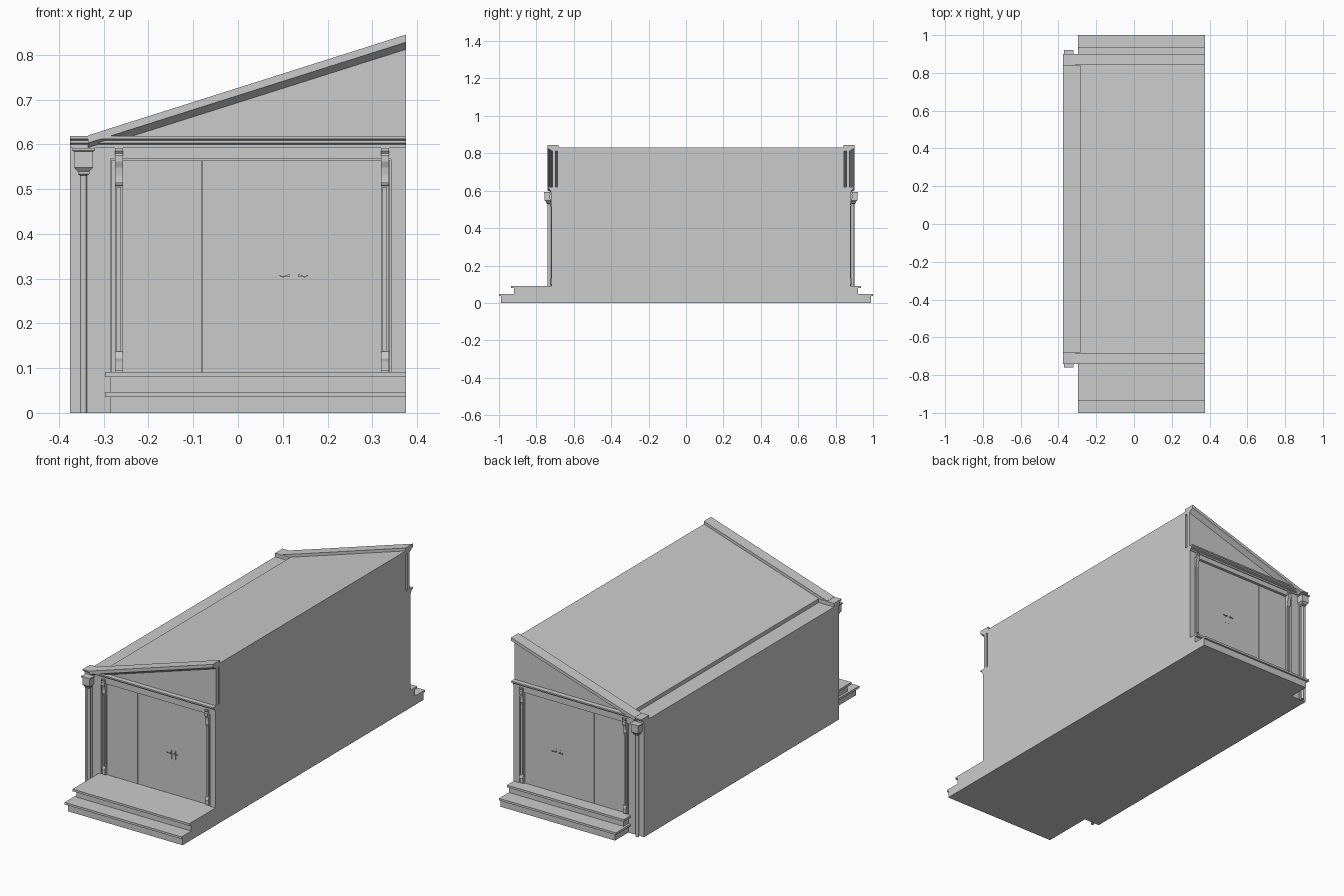
import bpy, bmesh, math
from mathutils import Matrix

if "Cube" in bpy.data.objects:
    bpy.data.objects.remove(bpy.data.objects["Cube"])

YC = 0.08           # mid-plane between the two gable ends
X0, X1 = -0.375, 0.375
SLOPE = 0.317


def finish(name, bm, mid=None):
    """Make an object; with mid set, mirror it across the plane y = mid."""
    bmesh.ops.recalc_face_normals(bm, faces=bm.faces)
    if mid is not None:
        bmesh.ops.translate(bm, verts=bm.verts, vec=(0, -mid, 0))
    me = bpy.data.meshes.new(name)
    bm.to_mesh(me)
    bm.free()
    ob = bpy.data.objects.new(name, me)
    bpy.context.collection.objects.link(ob)
    if mid is not None:
        ob.location.y = mid
        mod = ob.modifiers.new("other_end", 'MIRROR')
        mod.use_axis = (False, True, False)
        mod.use_mirror_merge = False
    return ob


def add_box(bm, x0, x1, y0, y1, z0, z1):
    m = Matrix.Translation(((x0 + x1) / 2, (y0 + y1) / 2, (z0 + z1) / 2)) @ \
        Matrix.Diagonal((x1 - x0, y1 - y0, z1 - z0, 1))
    bmesh.ops.create_cube(bm, size=1, matrix=m)


def boxes(name, items, mid=YC):
    bm = bmesh.new()
    for b in items:
        add_box(bm, *b)
    return finish(name, bm, mid)


def add_prism(bm, a, b):
    """Skin two matching outlines and cap the ends."""
    va = [bm.verts.new(p) for p in a]
    vb = [bm.verts.new(p) for p in b]
    bm.faces.new(va)
    bm.faces.new(vb)
    for i in range(len(a)):
        j = (i + 1) % len(a)
        bm.faces.new((va[i], va[j], vb[j], vb[i]))


def prism_y(name, pts, y0, y1, mid=None):
    bm = bmesh.new()
    add_prism(bm, [(x, y0, z) for x, z in pts], [(x, y1, z) for x, z in pts])
    return finish(name, bm, mid)


def prism_x(name, pts, xa, xb, rise=0):
    """Sweep a y-z profile along x, climbing by rise."""
    bm = bmesh.new()
    add_prism(bm, [(xa, y, z) for y, z in pts], [(xb, y, z + rise) for y, z in pts])
    return finish(name, bm, YC)


# Main body with the lean-to roof and the ledge along its low side
boxes("body", [(X0, X1, -0.704, 0.864, 0, 0.60)], None)
prism_y("roof", [(-0.287, 0.595), (X1, 0.595), (X1, 0.83), (-0.287, 0.62)], -0.686, 0.846)

# End walls framing the door recess
boxes("end_wall", [(X0, -0.285, -0.72, -0.70, 0, 0.60),
                   (0.342, X1, -0.72, -0.70, 0, 0.60),
                   (-0.285, 0.342, -0.72, -0.70, 0.567, 0.60),
                   (-0.285, 0.342, -0.72, -0.70, 0, 0.085)])

# Gable wall, horizontal cornice and raking cornice
prism_y("gable_wall", [(-0.30, 0.60), (X1, 0.60), (X1, 0.82), (-0.30, 0.606)], -0.715, -0.697, YC)
prism_x("cornice", [(-0.68, 0.592), (-0.724, 0.592), (-0.724, 0.600), (-0.730, 0.603),
                    (-0.730, 0.608), (-0.738, 0.612), (-0.741, 0.612), (-0.741, 0.619),
                    (-0.68, 0.619)], X0, X1)
prism_x("raking_cornice", [(-0.741, 0.62), (-0.741, 0.603), (-0.732, 0.598), (-0.716, 0.587),
                           (-0.682, 0.587), (-0.682, 0.62)], -0.335, X1, 0.71 * SLOPE)

# Steps with overhanging treads
boxes("steps", [(-0.285, X1, -0.99, -0.71, 0, 0.036),
                (-0.297, X1, -1.0, -0.71, 0.036, 0.047),
                (-0.285, X1, -0.92, -0.71, 0.047, 0.080),
                (-0.297, X1, -0.935, -0.71, 0.080, 0.091)], 0)

# Door leaves: one fixed panel and a pair of doors
boxes("door_panels", [(-0.283, -0.082, -0.708, -0.70, 0.09, 0.565),
                      (-0.079, 0.340, -0.708, -0.70, 0.09, 0.565)])

# Door handles: back plates and levers pointing outwards
bm = bmesh.new()
for s in (-1, 1):
    c = 0.1245 + s * 0.0115
    add_box(bm, c - 0.003, c + 0.003, -0.711, -0.705, 0.272, 0.318)
    add_box(bm, c - 0.002, c + 0.002, -0.722, -0.708, 0.304, 0.309)
    path = [(0, 0.307), (0.008, 0.305), (0.014, 0.304), (0.020, 0.307)]
    out = [(c + s * d, z + 0.0015) for d, z in path] + \
          [(c + s * d, z - 0.0015) for d, z in reversed(path)]
    add_prism(bm, [(x, -0.722, z) for x, z in out], [(x, -0.718, z) for x, z in out])
finish("door_handles", bm, YC)

# Slim door pilasters with scroll brackets
for side, cx in (("left", -0.266), ("right", 0.328)):
    w = 0.009
    boxes(side + "_pilaster", [(cx - w, cx + w, -0.718, -0.70, 0.09, 0.592),
                               (cx - 0.005, cx + 0.005, -0.723, -0.70, 0.137, 0.505),
                               (cx - w, cx + w, -0.724, -0.70, 0.095, 0.115)])
    bm = bmesh.new()
    for prof in ([(-0.71, 0.115), (-0.724, 0.115), (-0.726, 0.122), (-0.723, 0.132), (-0.717, 0.138), (-0.71, 0.138)],
                 [(-0.71, 0.505), (-0.720, 0.508), (-0.724, 0.516), (-0.723, 0.530), (-0.725, 0.548),
                  (-0.731, 0.562), (-0.731, 0.575), (-0.727, 0.580), (-0.731, 0.585), (-0.731, 0.592), (-0.71, 0.592)]):
        add_prism(bm, [(cx - w, y, z) for y, z in prof], [(cx + w, y, z) for y, z in prof])
    finish(side + "_scrolls", bm, YC)

# Corner column: round shaft, flared neck, square capital
bm = bmesh.new()
bmesh.ops.create_cone(bm, cap_ends=True, segments=16, radius1=0.008, radius2=0.008, depth=0.54,
                      matrix=Matrix.Translation((-0.345, -0.732, 0.27)))
column = finish("corner_column", bm, YC)
for p in column.data.polygons:
    p.use_smooth = len(p.vertices) == 4
bpy.context.view_layer.objects.active = column
column.select_set(True)
bpy.ops.object.shade_smooth_by_angle()

bm = bmesh.new()
rings = [(0.008, 0.530), (0.013, 0.534), (0.013, 0.539), (0.021, 0.548), (0.021, 0.584),
         (0.025, 0.586), (0.025, 0.592)]
loops = []
for r, z in rings:
    loops.append([bm.verts.new((-0.345 + sx * r, -0.735 + sy * r, z))
                  for sx, sy in ((-1, -1), (1, -1), (1, 1), (-1, 1))])
for a, b in zip(loops, loops[1:]):
    for i in range(4):
        j = (i + 1) % 4
        bm.faces.new((a[i], a[j], b[j], b[i]))
bm.faces.new(loops[0])
bm.faces.new(loops[-1])
finish("column_capital", bm, YC)
boxes("corner_strip", [(-0.337, -0.333, -0.723, -0.70, 0, 0.592)])
